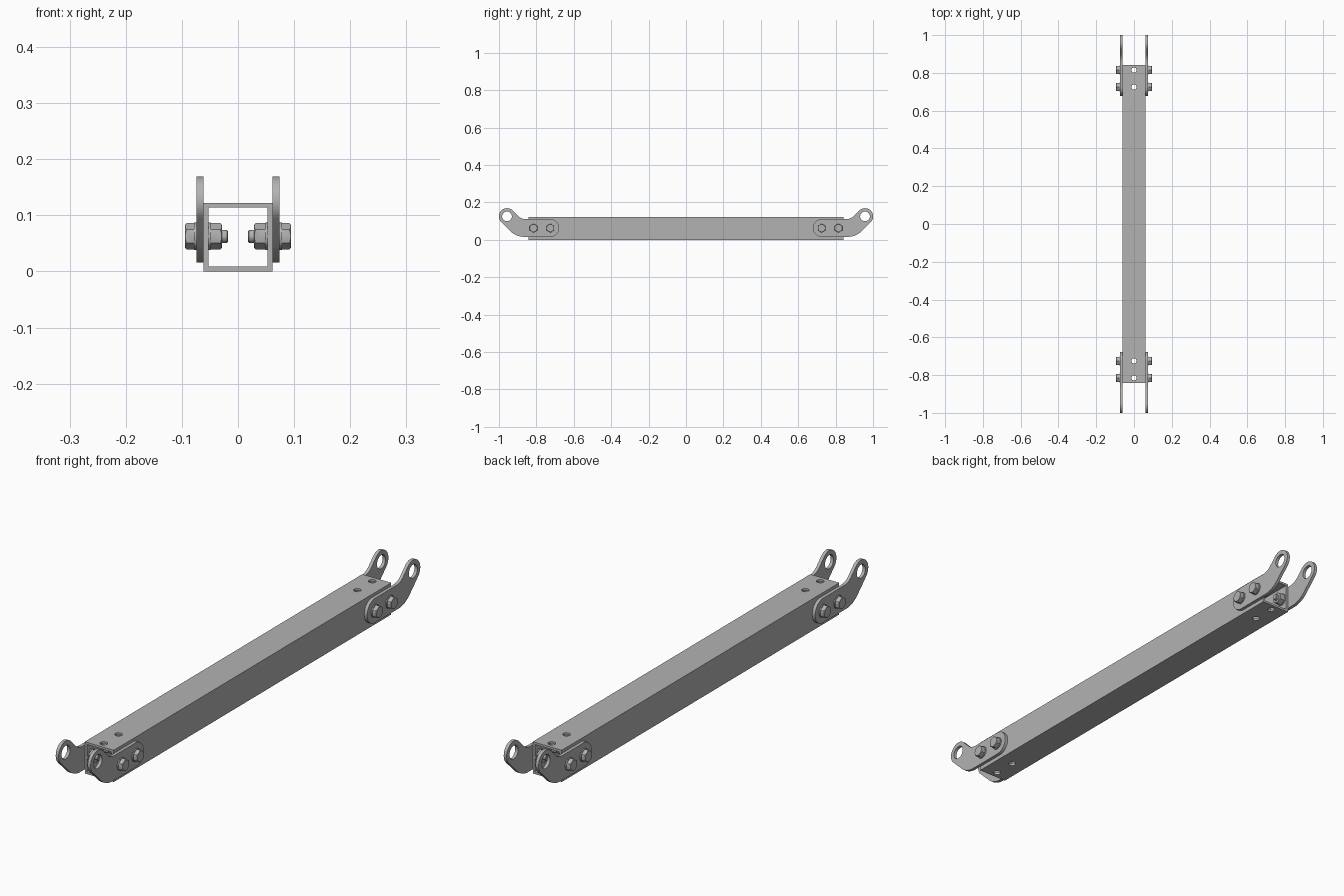
import bpy, bmesh
from math import cos, sin, pi, radians
from mathutils import Matrix, Vector

cube = bpy.data.objects.get("Cube")
if cube:
    bpy.data.objects.remove(cube, do_unlink=True)

steel = bpy.data.materials.new("steel grey")
steel.use_nodes = True
GREY = (0.45, 0.45, 0.45, 1)
steel.diffuse_color = GREY
steel.node_tree.nodes["Principled BSDF"].inputs["Base Color"].default_value = GREY

HALF_LENGTH, HALF_WIDTH, HEIGHT, WALL = 0.842, 0.0615, 0.122, 0.0085
BOLT_Y, BOLT_Z = (0.725, 0.815), 0.0625
PLATE = 0.0125


def finish(bm, name):
    """Turn a bmesh into a named steel object with sharp edges kept."""
    bmesh.ops.recalc_face_normals(bm, faces=bm.faces)
    mesh = bpy.data.meshes.new(name)
    bm.to_mesh(mesh)
    bm.free()
    mesh.materials.append(steel)
    mesh.shade_smooth()
    mesh.set_sharp_from_angle(angle=radians(30))
    obj = bpy.data.objects.new(name, mesh)
    bpy.context.collection.objects.link(obj)
    return obj


def mirrored(bm, name, sx, sy):
    """Finish a copy of bm reflected to the given side and end."""
    copy = bm.copy()
    bmesh.ops.transform(copy, matrix=Matrix.Diagonal((sx, sy, 1, 1)), verts=copy.verts)
    return finish(copy, name)


def arc(cy, cz, r, start, end, steps):
    angles = [radians(start + (end - start) * i / steps) for i in range(steps + 1)]
    return [(cy + r * cos(a), cz + r * sin(a)) for a in angles]


def lathe(bm, profile, centre, hexagon=None, segments=32):
    """Spin (x, radius) rings about x; trim to a hexagon of given flat distance."""
    part = bmesh.new()
    rings = [[part.verts.new((x, r * cos(2 * pi * i / segments), r * sin(2 * pi * i / segments)))
              for i in range(segments)] for x, r in profile]
    for a, b in zip(rings, rings[1:]):
        for i in range(segments):
            j = (i + 1) % segments
            part.faces.new((a[i], a[j], b[j], b[i]))
    part.faces.new(rings[0])
    part.faces.new(rings[-1])
    bmesh.ops.recalc_face_normals(part, faces=part.faces)
    if hexagon:
        for i in range(6):
            n = Vector((0, cos(i * pi / 3), sin(i * pi / 3)))
            geom = part.verts[:] + part.edges[:] + part.faces[:]
            bmesh.ops.bisect_plane(part, geom=geom, plane_co=n * hexagon, plane_no=n,
                                   clear_outer=True)
            bmesh.ops.holes_fill(part, edges=[e for e in part.edges if e.is_boundary])
    bmesh.ops.translate(part, vec=(0, *centre), verts=part.verts)
    temp = bpy.data.meshes.new("temp")
    part.to_mesh(temp)
    part.free()
    bm.from_mesh(temp)
    bpy.data.meshes.remove(temp)


# Hollow square tube
bm = bmesh.new()
corners = [(-1, 0), (1, 0), (1, 1), (-1, 1)]
outer, inner = [], []
for y in (-HALF_LENGTH, HALF_LENGTH):
    outer.append([bm.verts.new((sx * HALF_WIDTH, y, t * HEIGHT)) for sx, t in corners])
    inner.append([bm.verts.new((sx * (HALF_WIDTH - WALL), y, WALL + t * (HEIGHT - 2 * WALL)))
                  for sx, t in corners])
for i in range(4):
    j = (i + 1) % 4
    for a, b in ((outer[0], outer[1]), (inner[0], inner[1]),
                 (outer[0], inner[0]), (outer[1], inner[1])):
        bm.faces.new((a[i], a[j], b[j], b[i]))
tube = finish(bm, "square_tube")

# Vertical pin holes through the top and bottom walls
bm = bmesh.new()
for y in BOLT_Y:
    for end in (-1, 1):
        bmesh.ops.create_cone(bm, cap_ends=True, segments=24, radius1=0.0135, radius2=0.0135,
                              depth=0.3, matrix=Matrix.Translation((0, end * y, 0.06)))
cutter = finish(bm, "hole_cutter")
cutter.hide_render = True
mod = tube.modifiers.new("pin_holes", "BOOLEAN")
mod.operation, mod.solver, mod.object = "DIFFERENCE", "EXACT", cutter
bpy.context.view_layer.objects.active = tube
bpy.ops.object.modifier_apply(modifier=mod.name)
bpy.data.objects.remove(cutter, do_unlink=True)
tube.data.set_sharp_from_angle(angle=radians(30))

# Cranked end plate: slot end, bend, eye and inner bend, with a round eye hole
outline = (arc(0.725, 0.063, 0.047, 90, 270, 20) + arc(0.868, 0.113, 0.097, 270, 315, 8)
           + arc(0.957, 0.1255, 0.0435, -45, 135, 20) + arc(0.855, 0.17, 0.06, 315, 270, 8))
eye = arc(0.957, 0.1255, 0.026, 0, 360, 32)[:-1]
plate = bmesh.new()
edges = []
for loop in (outline, eye):
    verts = [plate.verts.new((HALF_WIDTH, y, z)) for y, z in loop]
    edges += [plate.edges.new((v, verts[i - 1])) for i, v in enumerate(verts)]
bmesh.ops.triangle_fill(plate, use_beauty=True, edges=edges, normal=(1, 0, 0))
faces = bmesh.ops.extrude_face_region(plate, geom=plate.faces[:])["geom"]
bmesh.ops.translate(plate, vec=(PLATE, 0, 0),
                    verts=[g for g in faces if isinstance(g, bmesh.types.BMVert)])

# Bolt set: washers, chamfered hex head, nut and shank
out = HALF_WIDTH + PLATE
FLAT, CORNER = 0.0205, 0.0237
inside = HALF_WIDTH - WALL
bolts = []
for y in BOLT_Y:
    bm = bmesh.new()
    at = (y, BOLT_Z)
    lathe(bm, [(out, 0.0245), (out + 0.004, 0.0245)], at)
    lathe(bm, [(out + 0.004, CORNER), (0.0915, CORNER), (0.0945, FLAT - 0.0005)], at, FLAT)
    lathe(bm, [(inside, 0.0245), (inside - 0.004, 0.0245)], at)
    lathe(bm, [(inside - 0.004, CORNER), (0.0315, CORNER), (0.0285, FLAT - 0.0005)], at, FLAT)
    lathe(bm, [(0.09, 0.0115), (0.02, 0.0115), (0.018, 0.0095)], at)
    bolts.append(bm)

# Repeat plates and bolts on both sides and both ends
for sx, side in ((1, "left"), (-1, "right")):
    for sy, end in ((-1, "front"), (1, "back")):
        mirrored(plate, f"{end}_{side}_end_plate", sx, sy)
        for bm, place in zip(bolts, ("inner", "outer")):
            mirrored(bm, f"{end}_{side}_{place}_bolt", sx, sy)
for bm in [plate] + bolts:
    bm.free()
